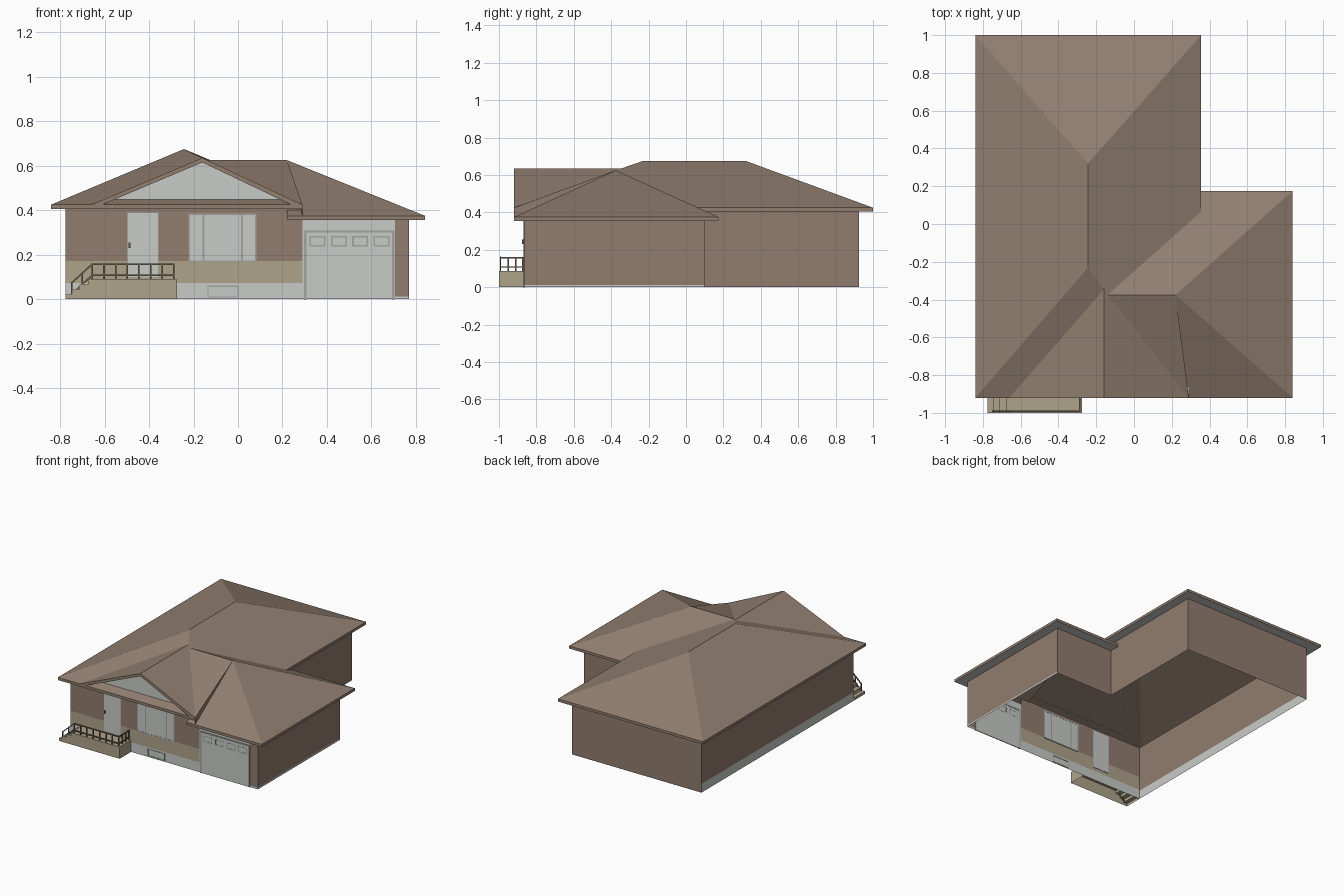
import bpy, bmesh
from mathutils import Vector

if "Cube" in bpy.data.objects:
    bpy.data.objects.remove(bpy.data.objects["Cube"])


def material(name, rgb):
    m = bpy.data.materials.new(name)
    m.diffuse_color = (*rgb, 1)
    m.use_nodes = True
    m.node_tree.nodes["Principled BSDF"].inputs["Base Color"].default_value = m.diffuse_color
    return m


ROOF = material("roof brown", (0.285, 0.213, 0.162))
BRICK = material("brick brown", (0.285, 0.205, 0.155))
STONE = material("stone tan", (0.43, 0.37, 0.255))
PALE = material("pale grey", (0.58, 0.60, 0.57))
TRIM = material("trim grey", (0.36, 0.37, 0.36))
RAIL = material("railing olive", (0.16, 0.135, 0.09))


def sheet(name, polys, mat):
    """Object made of flat polygons that share their corners."""
    bm = bmesh.new()
    for p in polys:
        bm.faces.new([bm.verts.new(v) for v in p])
    bmesh.ops.remove_doubles(bm, verts=bm.verts, dist=1e-4)
    bmesh.ops.recalc_face_normals(bm, faces=bm.faces)
    me = bpy.data.meshes.new(name)
    bm.to_mesh(me)
    bm.free()
    me.materials.append(mat)
    ob = bpy.data.objects.new(name, me)
    bpy.context.collection.objects.link(ob)
    return ob


def upright(a, b, z0, z1):
    return [(*a, z0), (*b, z0), (*b, z1), (*a, z1)]


def flat(x0, x1, y0, y1, z):
    return [(x0, y0, z), (x1, y0, z), (x1, y1, z), (x0, y1, z)]


def bars(name, segs, mat, t=0.008):
    """Square bars along a list of (start, end) segments."""
    bm = bmesh.new()
    for a, b in segs:
        a, b = Vector(a), Vector(b)
        d = b - a
        r = bmesh.ops.create_cube(bm, size=1)["verts"]
        bmesh.ops.scale(bm, verts=r, vec=(t, t, d.length + t))
        bmesh.ops.rotate(bm, verts=r, matrix=d.to_track_quat('Z', 'Y').to_matrix())
        bmesh.ops.translate(bm, verts=r, vec=(a + b) / 2)
    me = bpy.data.meshes.new(name)
    bm.to_mesh(me)
    bm.free()
    me.materials.append(mat)
    ob = bpy.data.objects.new(name, me)
    bpy.context.collection.objects.link(ob)


WY = -0.865  # front wall plane


def plate(name, x0, x1, z0, z1, mat, t=0.006):
    """Thin plate set into the front wall, seen from both sides."""
    ob = sheet(name, [upright((x0, WY - t / 2), (x1, WY - t / 2), z0, z1)], mat)
    s = ob.modifiers.new("thickness", 'SOLIDIFY')
    s.thickness, s.offset = t, 0
    ob.location.y = t / 2


def frame_segs(x0, x1, z0, z1):
    c = [(x0, WY, z0), (x1, WY, z0), (x1, WY, z1), (x0, WY, z1)]
    return [(c[i], c[(i + 1) % 4]) for i in range(4)]


# ---- walls
L, R, B, GX, GB = -0.775, 0.29, 0.925, 0.77, 0.10
fl, fr = (L, WY), (R, WY)
sheet("front_foundation", [upright(fl, fr, 0, 0.072)], PALE)
sheet("front_stone_band", [upright(fl, fr, 0.072, 0.172)], STONE)
sheet("front_brick_wall", [upright(fl, fr, 0.172, 0.405)], BRICK)
sheet("left_foundation", [upright((L, WY), (L, B), 0, 0.065)], PALE)
sheet("house_walls", [upright((L, WY), (L, B), 0.065, 0.405),
                      upright((L, B), (R, B), 0, 0.405),
                      upright((R, GB), (R, B), 0, 0.405)], BRICK)
sheet("garage_walls", [upright((R, GB), (GX, GB), 0, 0.36),
                       upright((GX, WY), (GX, GB), 0.012, 0.36),
                       upright((0.705, WY), (GX, WY), 0.012, 0.36)], BRICK)
sheet("garage_base", [upright((GX, WY), (GX, GB), 0, 0.012),
                      upright((0.705, WY), (GX, WY), 0, 0.012)], PALE)
sheet("garage_front", [upright((R, WY), (0.705, WY), 0, 0.36)], PALE)

# ---- main hip roof
F, E, T = -0.92, 0.425, 0.675
fL, bL, bR = (-0.84, F, E), (-0.84, 1, E), (0.355, 1, E)
r0, r1 = (-0.243, -0.23, T), (-0.243, 0.32, T)
v0, v1 = (-0.14, -0.375, 0.625), (0.355, 0.065, E)   # valley to garage roof
n = (0.22, -0.375, 0.625)                            # garage ridge end
sheet("main_roof", [[fL, r0, r1, bL], [bL, r1, bR], [bR, r1, r0, v0, v1],
                    [fL, (0.29, F, E), n, v0, r0]], ROOF)
sheet("main_fascia", [upright((-0.84, F), (-0.84, 1), 0.405, E),
                      upright((-0.84, 1), (0.355, 1), 0.405, E),
                      upright((0.355, 1), (0.355, 0.065), 0.405, E),
                      upright((-0.84, F), (0.29, F), 0.405, E)], ROOF)
sheet("main_soffit", [flat(-0.84, L, F, 1, 0.405), flat(L, 0.355, B, 1, 0.405),
                      flat(R, 0.355, GB, B, 0.405), flat(L, R, F, WY, 0.405)], PALE)

# ---- garage hip roof
g = 0.375
gf, gb = (0.84, F, g), (0.84, 0.175, g)
sheet("garage_roof", [[(0.22, F, g), gf, n], [gf, gb, n],
                      [gb, (0.29, 0.175, g), v0, n],
                      [(0.29, F, E), n, (0.29, F, g)]], ROOF)
sheet("garage_fascia", [upright((0.22, F), (0.84, F), 0.355, g),
                        upright((0.84, F), (0.84, 0.175), 0.355, g),
                        upright((0.84, 0.175), (0.29, 0.175), 0.355, g),
                        upright((0.22, F), (0.22, WY), 0.355, g)], ROOF)
sheet("garage_soffit", [flat(GX, 0.84, F, 0.175, 0.355), flat(R, GX, GB, 0.175, 0.355),
                        flat(0.22, GX, F, WY, 0.355)], PALE)

# ---- front gable
top, back = (-0.16, F, 0.635), (-0.16, -0.34, 0.635)
gl, gr = (-0.66, F, E), (0.29, F, E)
sheet("gable_roof", [[gl, top, back], [gr, back, top]], ROOF)
sheet("gable_bargeboard", [[gl, top, (-0.16, F, 0.615), (-0.61, F, E)],
                           [gr, top, (-0.16, F, 0.615), (0.237, F, E)]], ROOF)
sheet("gable_face", [[(-0.61, -0.855, 0.445), (0.24, -0.855, 0.445),
                      (-0.16, -0.855, 0.63)]], PALE)

# ---- front door
plate("front_door", -0.495, -0.36, 0.1, 0.388, PALE)
bars("door_frame", frame_segs(-0.496, -0.36, 0.1, 0.388), TRIM, 0.005)
bars("door_handle", [((-0.488, -0.872, 0.235), (-0.488, -0.872, 0.25))], RAIL)

# ---- big window
plate("window_glass", -0.222, 0.083, 0.168, 0.385, PALE)
bars("window_frame", frame_segs(-0.219, 0.08, 0.171, 0.382)
     + [((x, WY, 0.171), (x, WY, 0.382)) for x in (-0.155, 0.018)], TRIM, 0.008)

# ---- basement window
bars("basement_window_frame", frame_segs(-0.135, 0, 0.01, 0.058), TRIM, 0.005)

# ---- garage door with four panes
plate("garage_door", 0.305, 0.695, 0, 0.3, PALE)
bars("garage_door_frame", [((x, WY, 0.004), (x, WY, 0.304)) for x in (0.302, 0.698)]
     + [((0.302, WY, 0.304), (0.698, WY, 0.304))], TRIM, 0.01)
bars("garage_door_panes", [s for i in range(4)
                           for s in frame_segs(0.325 + i * 0.096, 0.39 + i * 0.096, 0.24, 0.28)],
     TRIM, 0.007)

# ---- porch: stepped profile swept back to the wall
P = -1.0
prof = [(-0.775, 0), (-0.775, 0.02), (-0.745, 0.02), (-0.745, 0.043), (-0.712, 0.043),
        (-0.712, 0.066), (-0.675, 0.066), (-0.675, 0.088), (-0.275, 0.088), (-0.275, 0)]
sides = [[(a[0], P, a[1]), (b[0], P, b[1]), (b[0], WY, b[1]), (a[0], WY, a[1])]
         for a, b in zip(prof, prof[1:])]
sheet("porch_steps", sides + [[(x, P, z) for x, z in prof]], STONE)

# ---- porch railing
y, x0, x1 = -0.992, -0.655, -0.288
segs = [((x0, y, z), (x1, y, z)) for z in (0.108, 0.158)]
segs += [((x1, y, z), (x1, -0.87, z)) for z in (0.108, 0.158)]
segs += [((x0 + (x1 - x0) * i / 7, y, 0.09), (x0 + (x1 - x0) * i / 7, y, 0.158))
         for i in range(8)]
segs += [((x1, yy, 0.09), (x1, yy, 0.158)) for yy in (-0.95, -0.91, -0.872)]
segs += [((x0, y, z), (-0.748, y, z - 0.085)) for z in (0.108, 0.158)]
segs += [((x, y, zb), (x, y, zt)) for x, zb, zt in ((-0.748, 0.02, 0.073), (-0.70, 0.066, 0.117))]
bars("porch_railing", segs, RAIL, 0.007)
